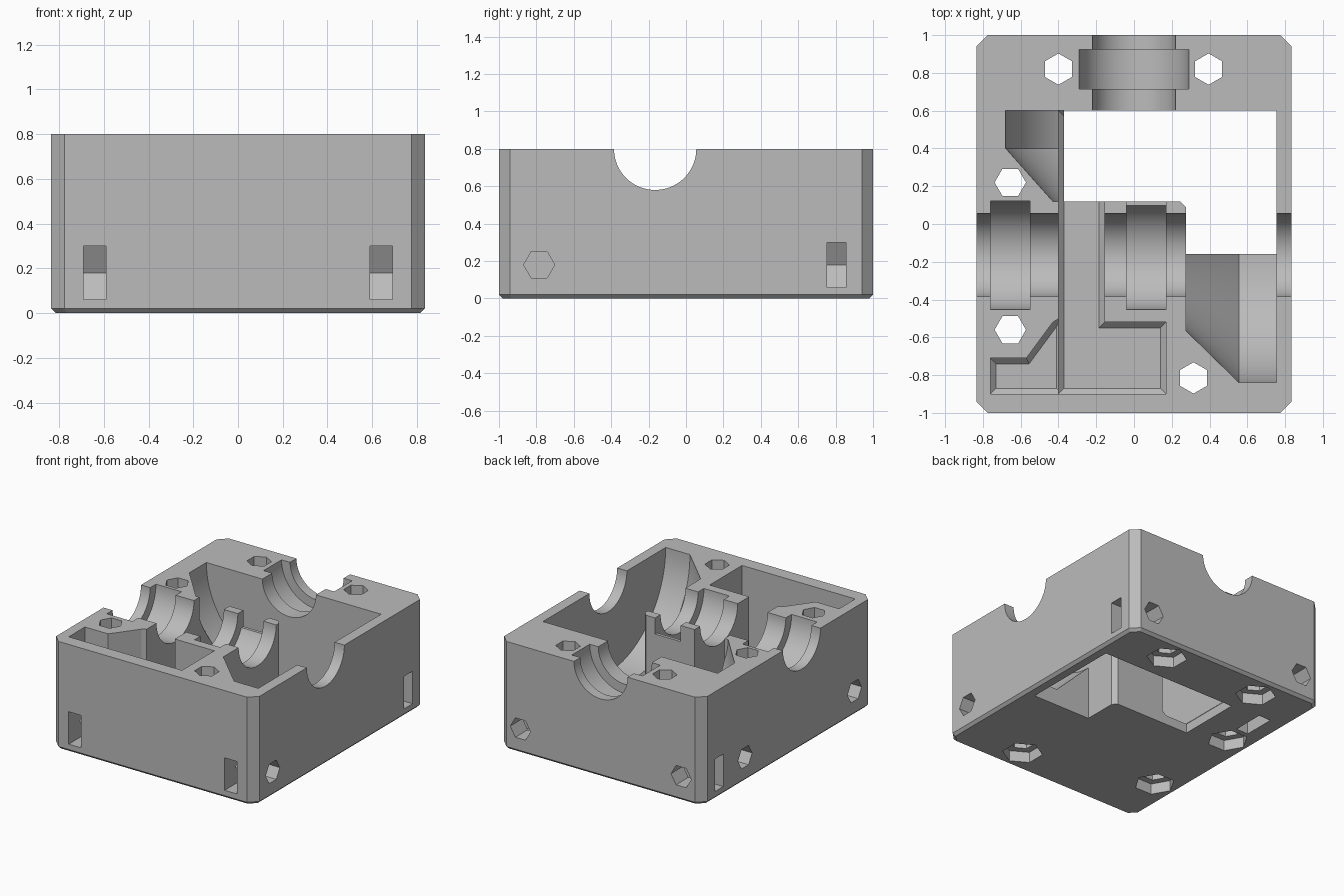
import bpy, bmesh
from math import cos, sin, pi, radians

if "Cube" in bpy.data.objects:
    bpy.data.objects.remove(bpy.data.objects["Cube"])

grey = bpy.data.materials.new("plain_grey")
grey.use_nodes = True
grey.diffuse_color = (0.5, 0.5, 0.5, 1)
grey.node_tree.nodes["Principled BSDF"].inputs["Base Color"].default_value = (0.5, 0.5, 0.5, 1)

TOP, HALF_W, SHAFT_Y, BOLT_Z = 0.8, 0.835, -0.165, 0.18
BOLT_R, NUT_R = 0.083, 0.139


def solid(name, axis, ring_a, a, b, ring_b=None, bevel=0):
    """Extrude an outline along an axis from a to b, with an optional bevel on the first end."""
    place = {"X": lambda u, v, t: (t, u, v),
             "Y": lambda u, v, t: (u, t, v),
             "Z": lambda u, v, t: (u, v, t)}[axis]
    bm = bmesh.new()
    low = [bm.verts.new(place(u, v, a)) for u, v in ring_a]
    high = [bm.verts.new(place(u, v, b)) for u, v in (ring_b or ring_a)]
    base = bm.faces.new(low)
    bm.faces.new(high)
    n = len(low)
    for i in range(n):
        j = (i + 1) % n
        bm.faces.new((low[i], low[j], high[j], high[i]))
    bmesh.ops.recalc_face_normals(bm, faces=bm.faces)
    if bevel:
        bmesh.ops.bevel(bm, geom=list(base.edges), offset=bevel, segments=1,
                        affect="EDGES", profile=0.5)
    mesh = bpy.data.meshes.new(name)
    bm.to_mesh(mesh)
    bm.free()
    obj = bpy.data.objects.new(name, mesh)
    bpy.context.collection.objects.link(obj)
    mesh.materials.append(grey)
    return obj


def ring(u, v, r, n=96, turn=0):
    return [(u + r * cos(turn + 2 * pi * i / n), v + r * sin(turn + 2 * pi * i / n))
            for i in range(n)]


def rect(u0, u1, v0, v1):
    return [(u0, v0), (u1, v0), (u1, v1), (u0, v1)]


def nut_slot(u, v, out):
    """Nut outline, open on one side so that the nut can be pushed in."""
    r, a, far = NUT_R, NUT_R * 0.866, 0.3
    pts = [(r, 0), (r / 2, a), (-far, a), (-far, -a), (r / 2, -a)]
    if out == "down":
        return [(u + q, v + p) for p, q in pts]
    return [(u - out * p, v + q) for p, q in pts]


# Outer block with cut corners and a small chamfer under it
c = 0.06
w, d = HALF_W, 1.0
outline = [(-w + c, -d), (w - c, -d), (w, -d + c), (w, d - c),
           (w - c, d), (-w + c, d), (-w, d - c), (-w, -d + c)]
housing = solid("housing", "Z", outline, 0, TOP, bevel=0.02)


def cut(*args, **kw):
    cutter = solid("cutter", *args, **kw)
    cutter.hide_render = True
    mod = housing.modifiers.new("cut", "BOOLEAN")
    mod.operation = "DIFFERENCE"
    mod.solver = "EXACT"
    mod.object = cutter
    bpy.context.view_layer.objects.active = housing
    bpy.ops.object.modifier_apply(modifier=mod.name)
    bpy.data.objects.remove(cutter)


# Main opening, right through the floor
cut("Z", [(-0.37, 0.12), (0.245, 0.12), (0.275, 0.09), (0.275, -0.16),
          (0.755, -0.16), (0.755, 0.6), (-0.37, 0.6)], -0.1, 1)

# Deep channel and front pocket
cut("Z", [(-0.4, -0.9), (0.17, -0.9), (0.17, -0.52), (-0.155, -0.52),
          (-0.155, 0.6), (-0.4, 0.6)], 0.07, 1, bevel=0.03)

# Shallow side pocket
cut("Z", [(-0.76, -0.9), (-0.38, -0.9), (-0.38, -0.49), (-0.43, -0.52),
          (-0.57, -0.71), (-0.76, -0.71)], 0.36, 1, bevel=0.03)

# Room for the side bevel gear
cut("X", ring(SHAFT_Y, TOP, 0.675), 0.555, 0.755)
cut("X", ring(SHAFT_Y, TOP, 0.4), 0.275, 0.556, ring(SHAFT_Y, TOP, 0.675))

# Room for the back bevel gear
cut("Y", ring(0, TOP, 0.68), 0.4, 0.6)
cut("Y", ring(0, TOP, 0.43), 0.12, 0.401, ring(0, TOP, 0.68))

# Cross shaft and its bearing seats
cut("X", ring(SHAFT_Y, TOP, 0.22), -1, 1)
for x0, x1 in ((-0.76, -0.55), (-0.04, 0.17)):
    cut("X", ring(SHAFT_Y, TOP, 0.288), x0, x1)
cut("X", rect(0, 0.2, 0.68, 1), -0.04, 0.17)

# Back shaft and its bearing seat
cut("Y", ring(0, TOP, 0.22), 0.55, 1.1)
cut("Y", ring(0, TOP, 0.29), 0.715, 0.925)

# Upright bolt holes with nut recesses underneath
for x, y, turn in ((-0.4, 0.82, 30), (0.395, 0.82, 30), (0.315, -0.815, 30),
                   (-0.655, 0.22, 0), (-0.655, -0.56, 0)):
    cut("Z", ring(x, y, BOLT_R, 6, radians(turn)), -0.1, 1)
    cut("Z", ring(x, y, NUT_R, 6, radians(turn)), -0.1, 0.08)

# Level bolt holes with nut slots: front corners and back corners
for s in (-1, 1):
    cut("X", ring(-0.785, BOLT_Z, BOLT_R, 6), s * 0.5, s)
    cut("X", nut_slot(-0.785, BOLT_Z, -1), s * 0.59, s * 0.69)
    cut("Y", ring(s * 0.66, BOLT_Z, BOLT_R, 6), 0.68, 1.1)
    cut("Y", nut_slot(s * 0.66, BOLT_Z, s), 0.755, 0.855)

# Extra side bolt with its nut slot open below
cut("X", ring(0.5, BOLT_Z, BOLT_R, 6), -1, -0.55)
cut("X", nut_slot(0.5, BOLT_Z, "down"), -0.7, -0.6)

# Smooth curves, sharp edges
bpy.ops.object.select_all(action="DESELECT")
housing.select_set(True)
bpy.context.view_layer.objects.active = housing
bpy.ops.object.shade_smooth_by_angle(angle=radians(20))
